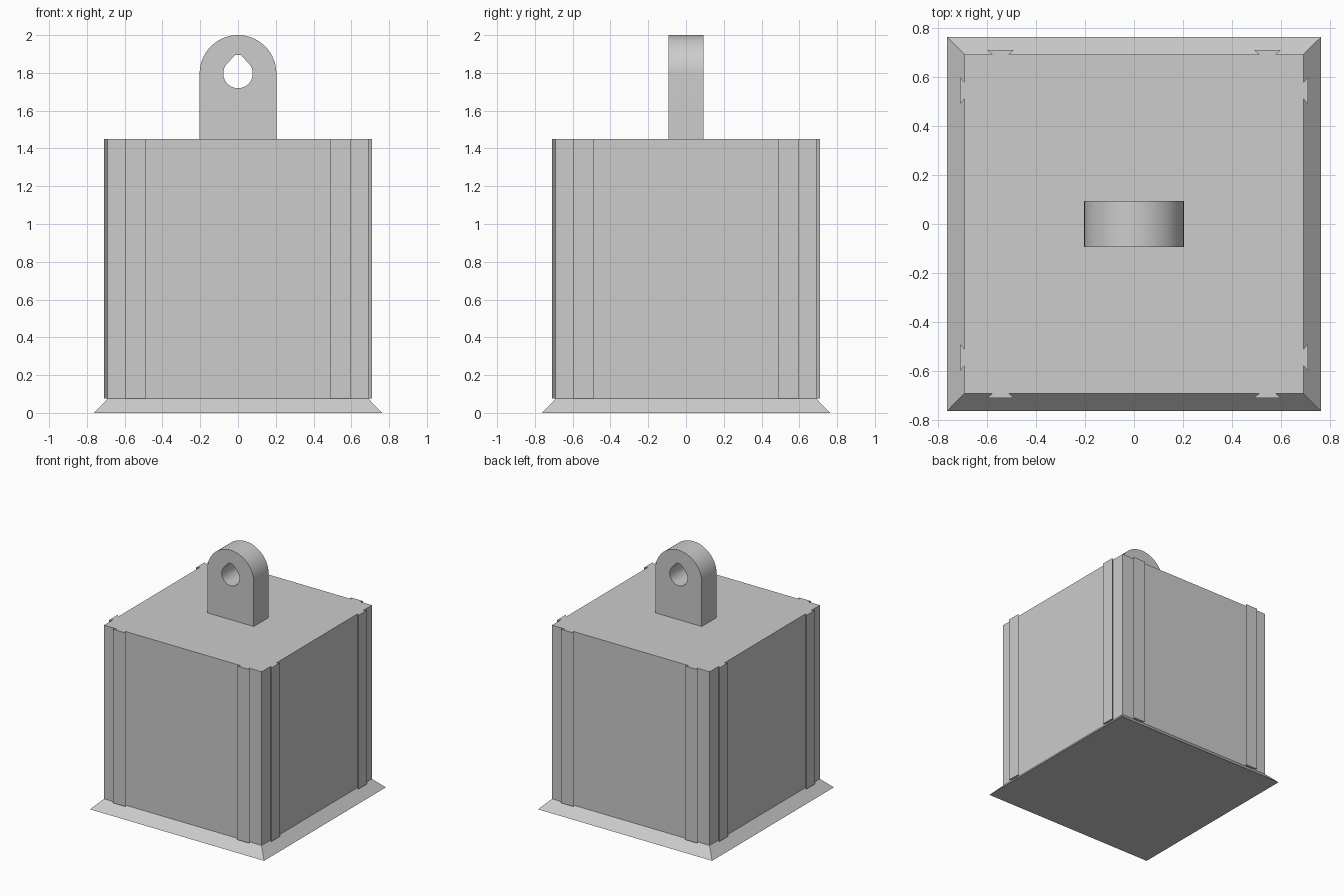
import bpy, bmesh, math

if "Cube" in bpy.data.objects:
    bpy.data.objects.remove(bpy.data.objects["Cube"])

grey = bpy.data.materials.new("plain grey")
grey.diffuse_color = (0.604, 0.604, 0.604, 1)
grey.use_nodes = True
grey.node_tree.nodes["Principled BSDF"].inputs["Base Color"].default_value = grey.diffuse_color

HALF, RAIL = 0.69, 0.71        # body half width, outer face of the dovetail rails
FOOT, Z0, Z1 = 0.762, 0.075, 1.45


def add_object(name, bm):
    bmesh.ops.recalc_face_normals(bm, faces=bm.faces)
    mesh = bpy.data.meshes.new(name)
    bm.to_mesh(mesh)
    bm.free()
    mesh.materials.append(grey)
    obj = bpy.data.objects.new(name, mesh)
    bpy.context.collection.objects.link(obj)
    return obj


# Body: one side with two dovetail rails, repeated around four sides and extruded
half_side = [(0.511, HALF), (0.489, RAIL), (0.599, RAIL), (0.577, HALF)]
side = [(-HALF, HALF)] + [(-x, y) for x, y in reversed(half_side)] + half_side
bm = bmesh.new()
outline = []
for turn in range(4):
    a = -turn * math.pi / 2
    c, s = round(math.cos(a)), round(math.sin(a))
    outline += [bm.verts.new((x * c - y * s, x * s + y * c, Z0)) for x, y in side]
face = bm.faces.new(outline)
top = bmesh.ops.extrude_face_region(bm, geom=[face])
bmesh.ops.translate(bm, vec=(0, 0, Z1 - Z0),
                    verts=[v for v in top["geom"] if isinstance(v, bmesh.types.BMVert)])
add_object("block_body", bm)

# Flared foot: a box narrowing to the body at its top
bm = bmesh.new()
bmesh.ops.create_cube(bm, size=2)
for v in bm.verts:
    w, z = (HALF, Z0) if v.co.z > 0 else (FOOT, 0)
    v.co = (v.co.x * w, v.co.y * w, z)
add_object("flared_foot", bm)

# Hanging lug: rounded tab with a flat-topped teardrop hole
CZ, R, HOLE = 1.797, 0.203, 0.078


def arc(radius, start, end, steps):
    angles = [math.radians(start + (end - start) * i / steps) for i in range(steps + 1)]
    return [(radius * math.cos(a), CZ + radius * math.sin(a)) for a in angles]


tab = [(-R, Z1), (R, Z1)] + arc(R, 0, 180, 48)
hole = arc(HOLE, 135, 405, 48) + [(0.015, 1.894), (-0.015, 1.894)]
curve = bpy.data.curves.new("lug_outline", 'CURVE')
curve.dimensions, curve.fill_mode, curve.extrude = '2D', 'BOTH', 0.093
for points in (tab, hole):
    spline = curve.splines.new('POLY')
    spline.points.add(len(points) - 1)
    for p, (x, z) in zip(spline.points, points):
        p.co = (x, z, 0, 1)
    spline.use_cyclic_u = True
helper = bpy.data.objects.new("lug_outline", curve)
bpy.context.collection.objects.link(helper)
bm = bmesh.new()
bm.from_mesh(helper.to_mesh())
helper.to_mesh_clear()
bpy.data.objects.remove(helper)
bmesh.ops.remove_doubles(bm, verts=bm.verts, dist=0.0001)
for v in bm.verts:
    v.co = (v.co.x, -v.co.z, v.co.y)
lug = add_object("hanging_lug", bm)
bpy.context.view_layer.objects.active = lug
lug.select_set(True)
bpy.ops.object.shade_smooth_by_angle(angle=math.radians(30))
